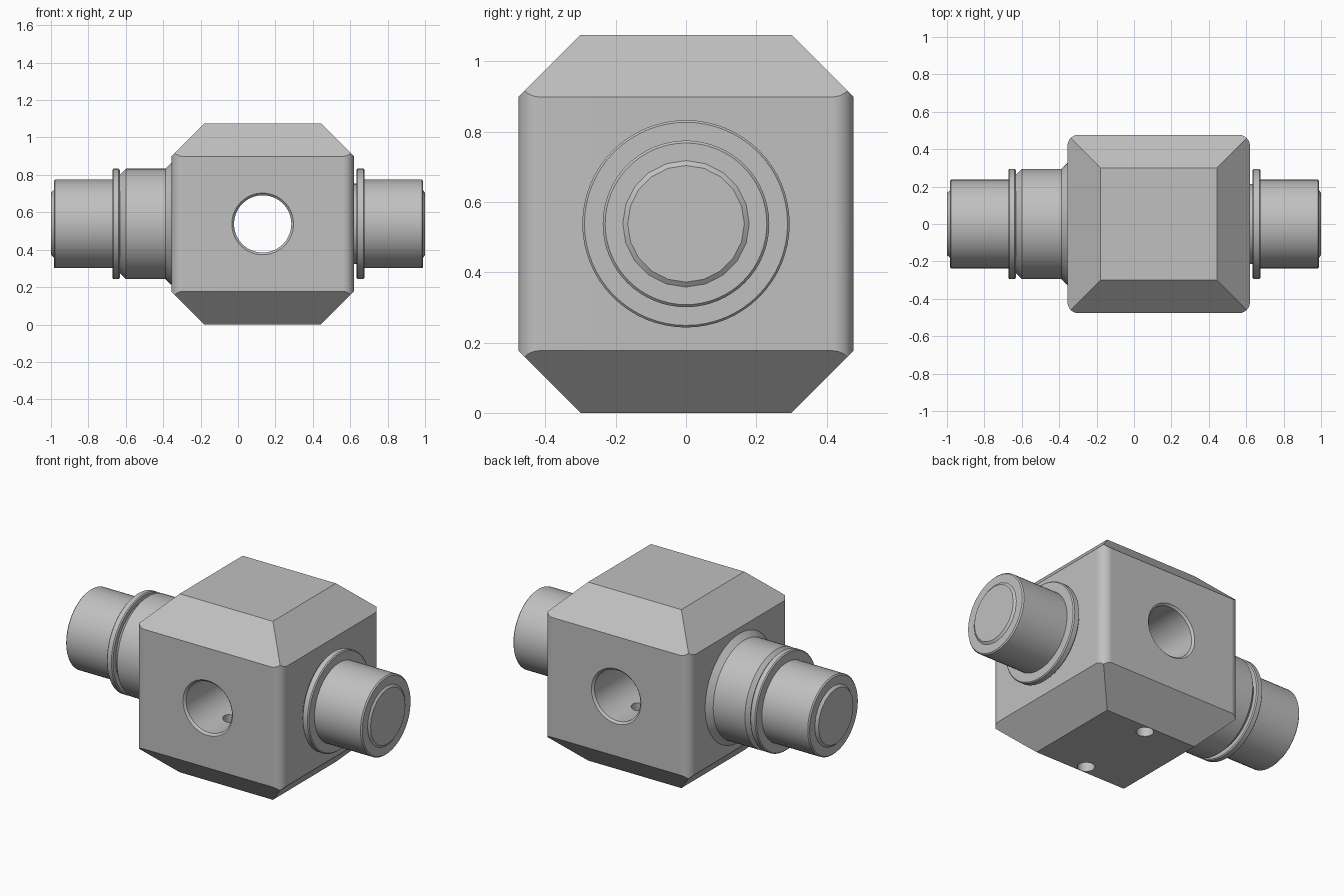
import bpy
import bmesh
import math
from mathutils import Vector, Matrix

cube = bpy.data.objects.get("Cube")
if cube:
    bpy.data.objects.remove(cube, do_unlink=True)

AXIS_Z = 0.538          # height of the shaft axis
BODY_X = 0.132          # centre of the block along x
HALF = Vector((0.488, 0.477, AXIS_Z))
CHAMFER = 0.177
HOLE_Y = 0.25

steel = bpy.data.materials.new("grey steel")
steel.use_nodes = True
grey = (0.53, 0.53, 0.53, 1)
steel.diffuse_color = grey
steel.node_tree.nodes["Principled BSDF"].inputs["Base Color"].default_value = grey


def make_object(name, bm):
    bmesh.ops.recalc_face_normals(bm, faces=bm.faces[:])
    mesh = bpy.data.meshes.new(name)
    bm.to_mesh(mesh)
    bm.free()
    mesh.materials.append(steel)
    obj = bpy.data.objects.new(name, mesh)
    bpy.context.collection.objects.link(obj)
    return obj


def activate(obj):
    bpy.ops.object.select_all(action='DESELECT')
    obj.select_set(True)
    bpy.context.view_layer.objects.active = obj


def smooth(obj):
    activate(obj)
    bpy.ops.object.shade_smooth_by_angle(angle=math.radians(25))
    normals = obj.modifiers.new("Flat faces", 'WEIGHTED_NORMAL')
    normals.keep_sharp = True


def lathe(name, profile, sides=64, turn=None):
    """Closed solid turned around the x axis from (x, radius) pairs."""
    bm = bmesh.new()
    rings = []
    for x, r in profile:
        angles = [2 * math.pi * i / sides for i in range(sides)]
        rings.append([bm.verts.new((x, r * math.cos(a), r * math.sin(a))) for a in angles])
    for a, b in zip(rings, rings[1:]):
        for i in range(sides):
            j = (i + 1) % sides
            bm.faces.new((a[i], a[j], b[j], b[i]))
    bm.faces.new(rings[0])
    bm.faces.new(rings[-1])
    if turn:
        bm.transform(turn)
    bm.transform(Matrix.Translation((0, 0, AXIS_Z)))
    return make_object(name, bm)


def cut(target, cutter):
    cutter.hide_render = True
    mod = target.modifiers.new("Cut", 'BOOLEAN')
    mod.operation = 'DIFFERENCE'
    mod.solver = 'EXACT'
    mod.object = cutter
    activate(target)
    bpy.ops.object.modifier_apply(modifier=mod.name)
    bpy.data.objects.remove(cutter, do_unlink=True)


# Block with rounded upright edges
bm = bmesh.new()
bmesh.ops.create_cube(bm, size=2)
bmesh.ops.scale(bm, vec=HALF, verts=bm.verts)
upright = [e for e in bm.edges if abs(e.verts[0].co.z - e.verts[1].co.z) > 0.1]
bmesh.ops.bevel(bm, geom=upright, offset=0.06, segments=8, profile=0.5, affect='EDGES')

# Sloped cuts around top and bottom
for side in (Vector((1, 0, 0)), Vector((-1, 0, 0)), Vector((0, 1, 0)), Vector((0, -1, 0))):
    for up in (1, -1):
        reach = HALF.x if side.x else HALF.y
        point = side * reach + Vector((0, 0, up * (HALF.z - CHAMFER)))
        bmesh.ops.bisect_plane(bm, geom=bm.verts[:] + bm.edges[:] + bm.faces[:],
                               plane_co=point, plane_no=side + Vector((0, 0, up)),
                               clear_outer=True)
        rim = [e for e in bm.edges if e.is_boundary]
        bmesh.ops.holes_fill(bm, edges=rim, sides=0)
bm.transform(Matrix.Translation((BODY_X, 0, AXIS_Z)))
body = make_object("block_body", bm)

# Cross bore with countersunk mouths
to_y = Matrix.Translation((BODY_X, 0, 0)) @ Matrix.Rotation(math.pi / 2, 4, 'Z')
mouth = HALF.y
cut(body, lathe("bore_cutter", [(-mouth - 0.02, 0.185), (-mouth + 0.012, 0.153),
                                (mouth - 0.012, 0.153), (mouth + 0.02, 0.185)], turn=to_y))

# Two small holes from below into the bore
for y in (-HOLE_Y, HOLE_Y):
    to_z = Matrix.Translation((BODY_X, y, 0)) @ Matrix.Rotation(math.pi / 2, 4, 'Y')
    cut(body, lathe("pin_cutter", [(0, 0.048), (AXIS_Z + 0.1, 0.048)], sides=32, turn=to_z))
smooth(body)

# Right-hand model side (-x): long stub with shoulder, groove and collar
smooth(lathe("right_stub", [
    (-0.985, 0.23), (-0.978, 0.237), (-0.672, 0.237),
    (-0.672, 0.289), (-0.666, 0.295), (-0.638, 0.295), (-0.632, 0.289),
    (-0.632, 0.262), (-0.6, 0.295), (-0.388, 0.295), (-0.352, 0.33), (-0.3, 0.33)]))

# Left-hand model side (+x): short stub with collar
smooth(lathe("left_stub", [
    (0.58, 0.215), (0.634, 0.215), (0.634, 0.289), (0.64, 0.295),
    (0.67, 0.295), (0.676, 0.289), (0.676, 0.237), (0.983, 0.237), (0.99, 0.23)]))

# Shallow tapered end plugs
smooth(lathe("right_end_plug", [(-1.0, 0.166), (-0.985, 0.18), (-0.95, 0.18)], sides=20))
smooth(lathe("left_end_plug", [(0.95, 0.18), (0.99, 0.18), (1.0, 0.166)], sides=20))
